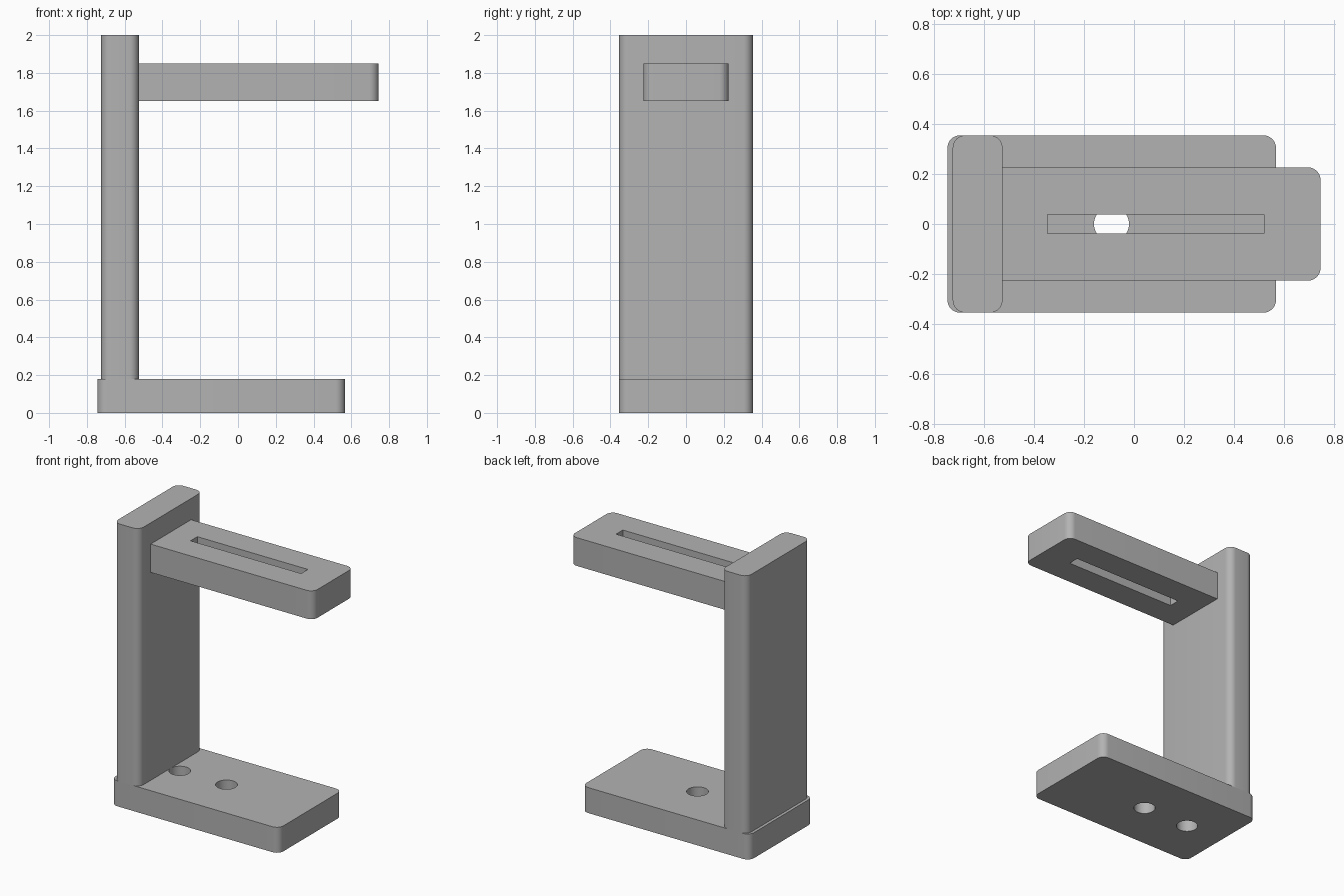
import bpy
import bmesh
from math import cos, sin, pi, radians

default = bpy.data.objects.get("Cube")
if default:
    bpy.data.objects.remove(default, do_unlink=True)

GREY = (0.45, 0.45, 0.45, 1)
grey = bpy.data.materials.new("plain grey")
grey.use_nodes = True
grey.diffuse_color = GREY
grey.node_tree.nodes["Principled BSDF"].inputs["Base Color"].default_value = GREY

BASE_TOP, POST_FACE, RADIUS = 0.18, -0.525, 0.05


def prism(name, outline, z0, z1):
    """Extrude a counter-clockwise outline from z0 up to z1."""
    bm = bmesh.new()
    face = bm.faces.new([bm.verts.new((x, y, z0)) for x, y in outline])
    top = bmesh.ops.extrude_face_region(bm, geom=[face])["geom"]
    verts = [v for v in top if isinstance(v, bmesh.types.BMVert)]
    bmesh.ops.translate(bm, verts=verts, vec=(0, 0, z1 - z0))
    bmesh.ops.recalc_face_normals(bm, faces=bm.faces)
    mesh = bpy.data.meshes.new(name)
    bm.to_mesh(mesh)
    bm.free()
    mesh.materials.append(grey)
    obj = bpy.data.objects.new(name, mesh)
    bpy.context.collection.objects.link(obj)
    return obj


def arc(cx, cy, r, start, sweep, steps):
    return [(cx + r * cos(start + sweep * i / steps),
             cy + r * sin(start + sweep * i / steps)) for i in range(steps + 1)]


def rectangle(x0, x1, half, r_left=0, r_right=0):
    """Rectangle outline with optional rounded corners at either end."""
    corners = [(x1, half, r_right, 1, 1), (x0, half, r_left, -1, 1),
               (x0, -half, r_left, -1, -1), (x1, -half, r_right, 1, -1)]
    points = []
    for i, (x, y, r, sx, sy) in enumerate(corners):
        if r:
            points += arc(x - sx * r, y - sy * r, r, i * pi / 2, pi / 2, 8)
        else:
            points.append((x, y))
    return points


def cut(obj, cutter):
    mod = obj.modifiers.new("cut", "BOOLEAN")
    mod.operation = "DIFFERENCE"
    mod.solver = "EXACT"
    mod.object = cutter
    cutter.hide_render = True
    bpy.context.view_layer.objects.active = obj
    bpy.ops.object.modifier_apply(modifier=mod.name)
    bpy.data.objects.remove(cutter, do_unlink=True)


# Main plates
base = prism("base", rectangle(-0.745, 0.567, 0.354, RADIUS, RADIUS), 0, BASE_TOP)
post = prism("post", rectangle(-0.724, POST_FACE, 0.354, RADIUS, RADIUS), BASE_TOP, 2)
arm = prism("arm", rectangle(POST_FACE, 0.745, 0.226, 0, RADIUS), 1.65, 1.85)

# Two round screw holes through the base
for x in (-0.455, -0.09):
    cut(base, prism("hole_cutter", arc(x, 0, 0.07, 0, 2 * pi, 48)[:-1], -0.1, BASE_TOP + 0.1))

# Long slot through the arm
cut(arm, prism("slot_cutter", rectangle(-0.345, 0.52, 0.038), 1.5, 2))

# Smooth rounded corners and hole walls, keep edges sharp
bpy.ops.object.select_all(action="DESELECT")
for part in (base, post, arm):
    part.select_set(True)
bpy.context.view_layer.objects.active = base
bpy.ops.object.shade_smooth_by_angle(angle=radians(30))
